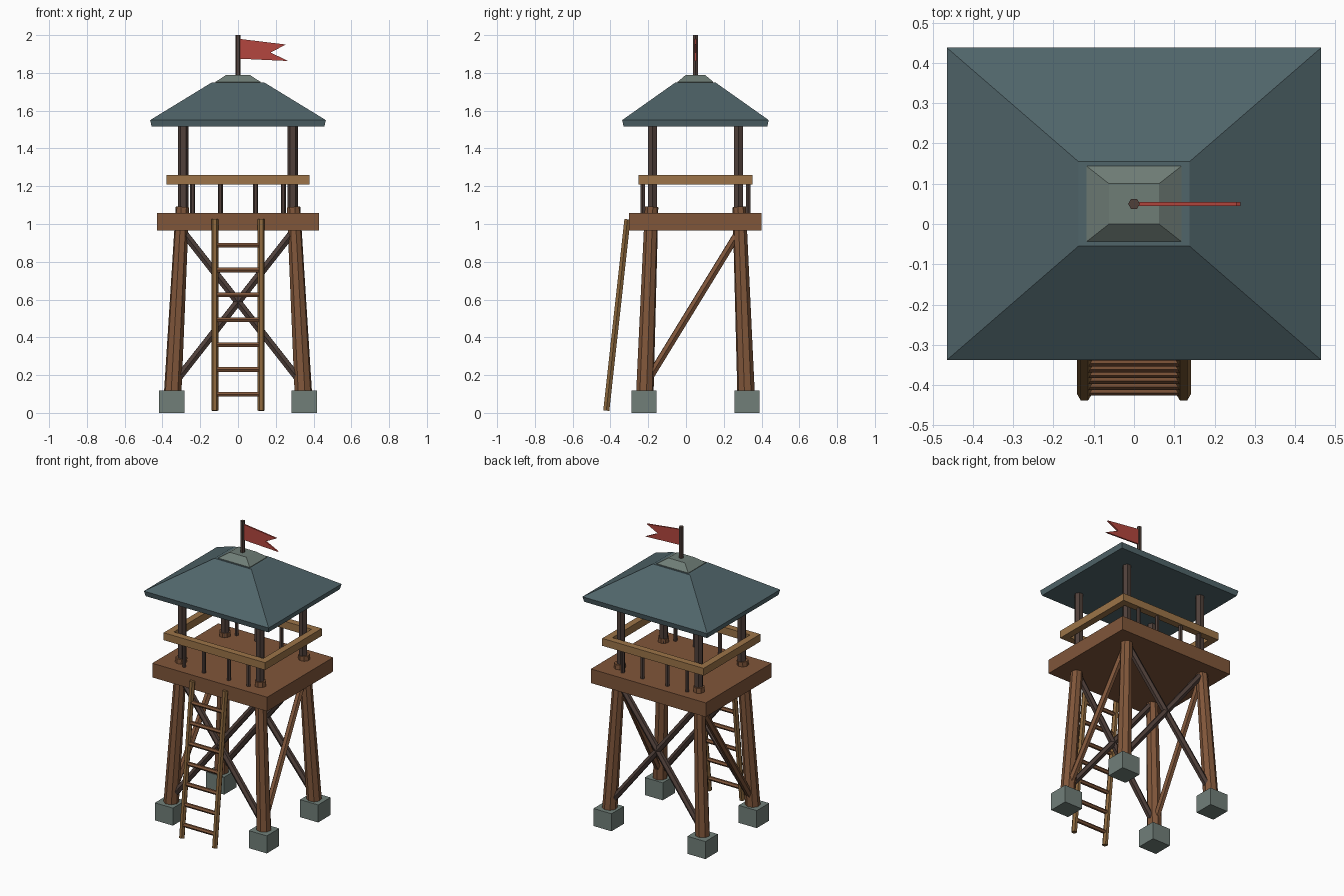
import bpy, bmesh, math
from mathutils import Vector, Matrix

cube = bpy.data.objects.get("Cube")
if cube:
    bpy.data.objects.remove(cube, do_unlink=True)

CY = 0.05  # tower centre along y


def material(name, hex_code):
    rgb = [int(hex_code[i:i + 2], 16) / 255 for i in (0, 2, 4)]
    lin = [c / 12.92 if c < 0.04 else ((c + 0.055) / 1.055) ** 2.4 for c in rgb]
    m = bpy.data.materials.new(name)
    m.use_nodes = True
    m.diffuse_color = (*lin, 1)
    m.node_tree.nodes["Principled BSDF"].inputs["Base Color"].default_value = (*lin, 1)
    return m


WOOD = material("brown wood", "80563A")
DARK = material("dark wood", "50403A")
LIGHT = material("light rail wood", "9C7448")
LADDER = material("ladder wood", "8A663C")
ROOF = material("slate roof", "50656A")
STONE = material("grey stone", "717F79")
CAP = material("roof cap grey", "6F7D76")
RED = material("red cloth", "B4463E")


def finish(name, bm, mat):
    bmesh.ops.recalc_face_normals(bm, faces=bm.faces)
    mesh = bpy.data.meshes.new(name)
    bm.to_mesh(mesh)
    bm.free()
    mesh.materials.append(mat)
    ob = bpy.data.objects.new(name, mesh)
    bpy.context.scene.collection.objects.link(ob)
    return ob


def box(name, center, size, mat):
    bm = bmesh.new()
    bmesh.ops.create_cube(bm, size=1, matrix=Matrix.Translation(center) @ Matrix.Diagonal((*size, 1)))
    return finish(name, bm, mat)


def beam(name, a, b, r1, mat, r2=None, sides=6):
    """Straight faceted pole from a to b."""
    a, b = Vector(a), Vector(b)
    d = b - a
    turn = d.to_track_quat('Z', 'Y').to_matrix().to_4x4()
    bm = bmesh.new()
    bmesh.ops.create_cone(bm, cap_ends=True, segments=sides, radius1=r1, radius2=r2 or r1, depth=d.length,
                          matrix=Matrix.Translation((a + b) / 2) @ turn @ Matrix.Rotation(math.pi / 2, 4, 'Z'))
    return finish(name, bm, mat)


def tiers(name, levels, mat):
    """Stack of rectangles (half x, half y, z) joined into a solid."""
    bm = bmesh.new()
    rings = [[bm.verts.new((sx * hx, CY + sy * hy, z)) for sx, sy in ((-1, -1), (1, -1), (1, 1), (-1, 1))]
             for hx, hy, z in levels]
    for lo, hi in zip(rings, rings[1:]):
        for i in range(4):
            j = (i + 1) % 4
            bm.faces.new((lo[i], lo[j], hi[j], hi[i]))
    bm.faces.new(rings[0])
    bm.faces.new(rings[-1])
    return finish(name, bm, mat)


def leg_axis(sx, sy, z):
    """Point on a leaning leg at height z."""
    t = (z - 0.1) / 0.99
    return Vector((sx * (0.346 - 0.052 * t), CY + sy * (0.268 - 0.036 * t), z))


# Footings, legs and roof posts at the four corners
for sx, xn in ((-1, "right"), (1, "left")):
    for sy, yn in ((-1, "front"), (1, "back")):
        tag = f"{yn}_{xn}"
        box("footing_" + tag, (sx * 0.35, CY + sy * 0.273, 0.059), (0.134, 0.132, 0.118), STONE)
        beam("leg_" + tag, leg_axis(sx, sy, 0.1), leg_axis(sx, sy, 1.09), 0.047, WOOD, 0.036, 8)
        post = Vector((sx * 0.29, CY + sy * 0.228, 1.05))
        beam("roof_post_" + tag, post, post + Vector((0, 0, 0.48)), 0.028, DARK)

# Crossed braces front and back, single diagonals on the sides
LOW, HIGH = 0.15, 0.97
for sy, yn in ((-1, "front"), (1, "back")):
    for sx, xn in ((-1, "right"), (1, "left")):
        beam(f"cross_brace_{yn}_{xn}", leg_axis(sx, sy, LOW), leg_axis(-sx, sy, HIGH), 0.022, DARK)
for sx, xn in ((-1, "right"), (1, "left")):
    beam("side_brace_" + xn, leg_axis(sx, -1, LOW), leg_axis(sx, 1, HIGH), 0.022, WOOD)

# Platform
box("platform", (0, CY, 1.012), (0.856, 0.702, 0.095), WOOD)

# Railing frame and balusters
W = 0.045
for s, yn, xn in ((-1, "front", "right"), (1, "back", "left")):
    y = CY + s * (0.302 - W / 2)
    box("rail_" + yn, (0, y, 1.235), (0.756, W, 0.05), LIGHT)
    box("rail_" + xn, (s * (0.378 - W / 2), CY, 1.235), (W, 0.604 - 2 * W, 0.05), LIGHT)
    for i, x in enumerate((-0.24, -0.093, 0.093, 0.24)):
        beam(f"baluster_{yn}_{i + 1}", (x, y, 1.05), (x, y, 1.22), 0.013, DARK)

# Roof with eave band, then the stone cap
tiers("roof", [(0.457, 0.38, 1.515), (0.465, 0.388, 1.55), (0.138, 0.105, 1.75)], ROOF)
tiers("roof_cap", [(0.118, 0.094, 1.745), (0.118, 0.094, 1.753), (0.062, 0.05, 1.79)], CAP)

# Flagpole and swallow-tailed flag
beam("flagpole", (0, CY, 1.78), (0, CY, 2.0), 0.0145, DARK)
outline = [(0.008, 1.98), (0.254, 1.95), (0.172, 1.908), (0.265, 1.863), (0.008, 1.875)]
bm = bmesh.new()
face = bm.faces.new([bm.verts.new((x, CY - 0.005, z)) for x, z in outline])
out = bmesh.ops.extrude_face_region(bm, geom=[face])
bmesh.ops.translate(bm, vec=(0, 0.01, 0), verts=[v for v in out["geom"] if isinstance(v, bmesh.types.BMVert)])
finish("flag", bm, RED)

# Leaning ladder
foot, head = Vector((0, -0.422, 0.012)), Vector((0, -0.31, 1.025))
for sx, xn in ((-1, "right"), (1, "left")):
    off = Vector((sx * 0.123, 0, 0))
    beam("ladder_rail_" + xn, foot + off, head + off, 0.0185, LADDER)
for i in range(7):
    p = foot.lerp(head, 0.085 + 0.13 * i)
    beam(f"ladder_rung_{i + 1}", p - Vector((0.12, 0, 0)), p + Vector((0.12, 0, 0)), 0.014, WOOD)
